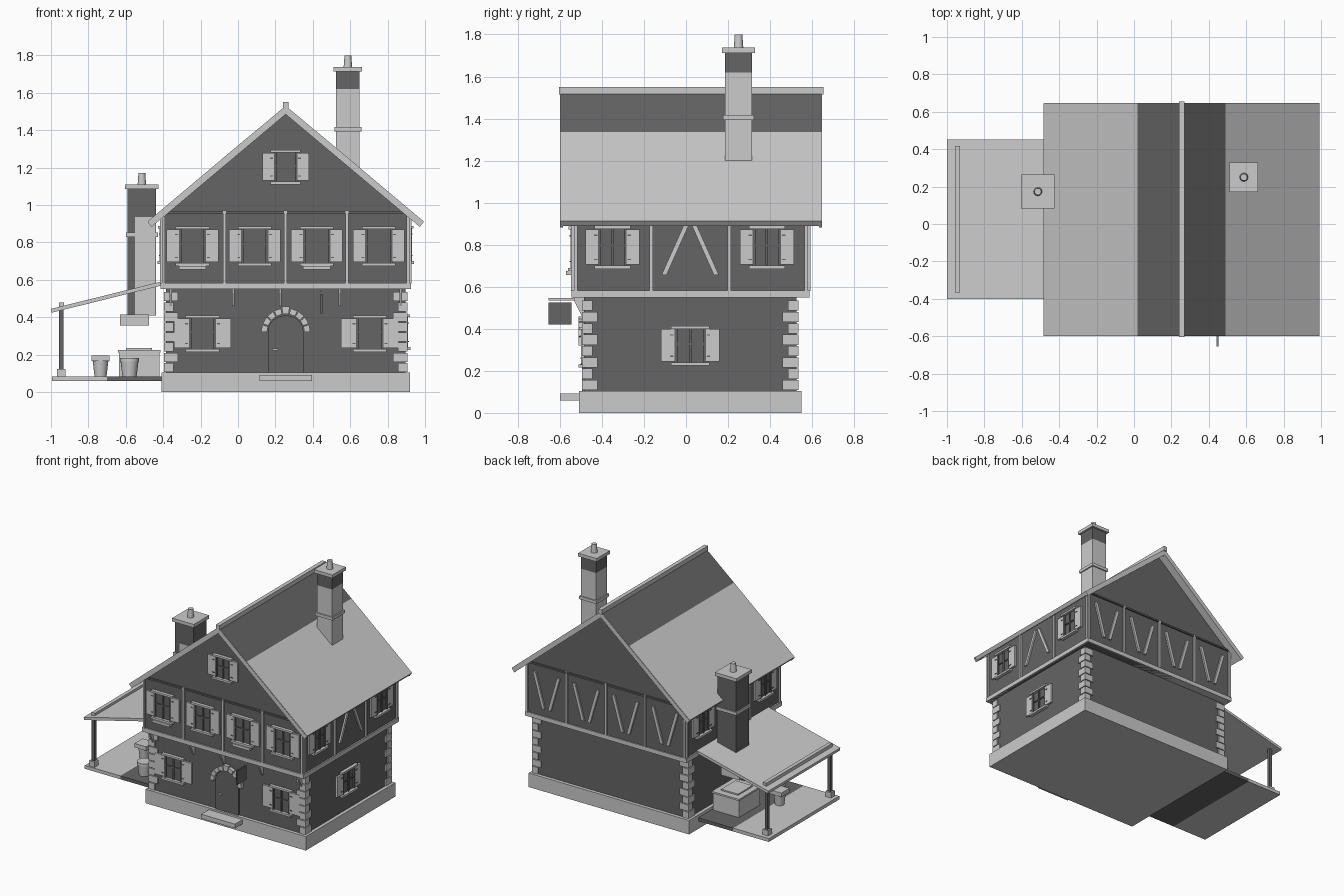
import bpy, bmesh, math
from mathutils import Matrix, Vector

cube = bpy.data.objects.get("Cube")
if cube:
    bpy.data.objects.remove(cube)


def material(name, v):
    m = bpy.data.materials.new(name)
    m.use_nodes = True
    m.diffuse_color = (v, v, v, 1)
    m.node_tree.nodes["Principled BSDF"].inputs["Base Color"].default_value = (v, v, v, 1)
    return m


LIGHT = material("pale_grey", 0.6)
DARK = material("dark_grey", 0.13)


def finish(name, bm, *mats):
    bmesh.ops.recalc_face_normals(bm, faces=bm.faces)
    me = bpy.data.meshes.new(name)
    bm.to_mesh(me)
    bm.free()
    ob = bpy.data.objects.new(name, me)
    bpy.context.collection.objects.link(ob)
    for m in mats:
        me.materials.append(m)
    return ob


def box(name, x0, x1, y0, y1, z0, z1, mat=LIGHT):
    bm = bmesh.new()
    size = Matrix.Diagonal((x1 - x0, y1 - y0, z1 - z0, 1))
    mid = Vector((x0 + x1, y0 + y1, z0 + z1)) / 2
    bmesh.ops.create_cube(bm, size=1, matrix=Matrix.Translation(mid) @ size)
    return finish(name, bm, mat)


def prism(name, pts, axis, a, b, *mats):
    """Extrude a profile of (u, z) points along x or y."""
    def place(u, z, t):
        return (u, t, z) if axis == "y" else (t, u, z)
    bm = bmesh.new()
    ends = [[bm.verts.new(place(u, z, t)) for u, z in pts] for t in (a, b)]
    n = len(pts)
    for e in ends:
        bm.faces.new(e)
    for i in range(n):
        j = (i + 1) % n
        bm.faces.new((ends[0][i], ends[0][j], ends[1][j], ends[1][i]))
    return finish(name, bm, *mats)


def cone(name, x, y, z0, z1, r0, r1, mat=LIGHT):
    bm = bmesh.new()
    bmesh.ops.create_cone(bm, cap_ends=True, segments=20, radius1=r0, radius2=r1, depth=z1 - z0,
                          matrix=Matrix.Translation((x, y, (z0 + z1) / 2)))
    for f in bm.faces:
        f.smooth = len(f.verts) == 4
    return finish(name, bm, mat)


# Wall planes: axis across the wall and outward sign
FACES = {"front": ("y", -1), "back": ("y", 1), "right": ("x", -1), "left": ("x", 1)}


def on_wall(name, face, plane, u0, u1, z0, z1, depth, mat=LIGHT):
    axis, s = FACES[face]
    a, b = sorted((plane - s * 0.005, plane + s * depth))
    if axis == "y":
        return box(name, u0, u1, a, b, z0, z1, mat)
    return box(name, a, b, u0, u1, z0, z1, mat)


def brace(name, face, plane, u0, z0, u1, z1, w=0.012):
    axis, s = FACES[face]
    pts = [(u0 - w, z0), (u0 + w, z0), (u1 + w, z1), (u1 - w, z1)]
    prism(name, pts, axis, plane - s * 0.005, plane + s * 0.012, LIGHT)


def window(name, face, plane, c, z0, z1, hw=0.073, sw=0.07, planter=False):
    def part(label, *args):
        on_wall(name + "_" + label, face, plane, *args)
    part("glass", c - hw, c + hw, z0, z1, 0.004, DARK)
    for s in (-1, 1):
        e = c + s * (hw - 0.007)
        part("jamb", e - 0.007, e + 0.007, z0, z1, 0.014, DARK)
        a, b = sorted((c + s * hw, c + s * (hw + sw)))
        part("shutter", a, b, z0 + 0.005, z1 - 0.002, 0.014)
        for z in (z0 + 0.03, z1 - 0.03):
            h = c + s * (hw + 0.012)
            part("hinge", h - 0.008, h + 0.008, z - 0.003, z + 0.003, 0.018, DARK)
    part("mullion", c - 0.006, c + 0.006, z0, z1, 0.012, DARK)
    zm = z0 + (z1 - z0) * 0.55
    part("crossbar", c - hw, c + hw, zm - 0.004, zm + 0.004, 0.011, DARK)
    part("lintel", c - hw - 0.017, c + hw + 0.017, z1, z1 + 0.014, 0.024)
    part("sill", c - hw - 0.017, c + hw + 0.017, z0 - 0.015, z0, 0.026)
    if planter:
        part("planter", c - hw, c + hw, z0 - 0.035, z0 - 0.015, 0.035)


# Main house volumes
MID = 0.255
box("foundation", -0.41, 0.92, -0.51, 0.55, 0, 0.105)
box("ground_floor_walls", -0.385, 0.895, -0.485, 0.525, 0.1, 0.56, DARK)
prism("upper_floor_walls", [(-0.405, 0.55), (0.915, 0.55), (0.915, 0.94), (MID, 1.5), (-0.405, 0.94)],
      "y", -0.535, 0.58, DARK)
box("upper_sill_beam", -0.415, 0.925, -0.545, 0.588, 0.55, 0.582)

# Main roof: dark band by the ridge on the outer faces
for s in (-1, 1):
    pts = [(MID, 1.53), (MID + s * 0.235, 1.335), (MID + s * 0.738, 0.912),
           (MID + s * 0.72, 0.89), (MID, 1.492)]
    roof = prism("roof_slope", pts, "y", -0.598, 0.645, LIGHT, DARK)
    for p in roof.data.polygons:
        if p.normal.z > 0.3 and p.center.z > 1.35:
            p.material_index = 1
    for y in (-0.6, 0.633):
        prism("verge_board", [(MID, 1.528), (MID + s * 0.737, 0.908), (MID + s * 0.717, 0.883), (MID, 1.485)],
              "y", y, y + 0.014, LIGHT)
box("ridge_cap", MID - 0.015, MID + 0.015, -0.605, 0.655, 1.515, 1.55)

# Timber framing
for face, plane in (("front", -0.535), ("back", 0.58)):
    for i in range(5):
        x = MID + (i - 2) * 0.327
        on_wall("timber_post", face, plane, x - 0.008, x + 0.008, 0.58, 0.97, 0.012)
    on_wall("tie_beam", face, plane, -0.4, 0.91, 0.955, 0.967, 0.012, DARK)
for face, plane in (("left", 0.915), ("right", -0.405)):
    for y in (-0.525, -0.165, 0.205, 0.572):
        on_wall("timber_post", face, plane, y - 0.008, y + 0.008, 0.58, 0.93, 0.012)
    for s in (-1, 1):
        brace("side_brace", face, plane, 0.02 + s * 0.125, 0.655, 0.02 + s * 0.018, 0.895)
for i in range(4):
    x = MID + (i - 1.5) * 0.327
    for s in (-1, 1):
        brace("back_brace", "back", 0.58, x + s * 0.025, 0.64, x + s * 0.1, 0.9)

# Corner stones, alternating long and short
for sx, x in ((-1, -0.385), (1, 0.895)):
    for sy, y in ((-1, -0.485), (1, 0.525)):
        for i in range(8):
            lx, ly = (0.065, 0.04) if i % 2 else (0.04, 0.065)
            x0, x1 = sorted((x + sx * 0.01, x - sx * lx))
            y0, y1 = sorted((y + sy * 0.01, y - sy * ly))
            z = 0.108 + i * 0.054
            box("corner_stone", x0, x1, y0, y1, z, z + 0.048)

# Windows
for c in (-0.19, 0.705):
    window("ground_window", "front", -0.485, c, 0.23, 0.395, sw=0.08)
for i in range(4):
    window("upper_window", "front", -0.535, MID + (i - 1.5) * 0.332, 0.69, 0.872, sw=0.065, planter=i % 2 == 0)
window("attic_window", "front", -0.535, MID, 1.125, 1.28, 0.063, 0.062)
for face, plane in (("left", 0.915), ("right", -0.405)):
    for c in (-0.35, 0.385):
        window("side_window", face, plane, c, 0.7, 0.875, 0.068, 0.06)
window("side_ground_window", "left", 0.895, 0.02, 0.24, 0.4, 0.075, 0.065)

# Door with arched stone surround and step
arch = [(MID + 0.095 * math.cos(t * math.pi / 12), 0.325 + 0.085 * math.sin(t * math.pi / 12)) for t in range(13)]
prism("door", [(MID - 0.095, 0.1), (MID + 0.095, 0.1)] + arch, "y", -0.48, -0.495, DARK)
for i in range(9):
    a0, a1 = (math.pi * (i + e) / 9 for e in (0.06, 0.94))
    r = 0.142 if i == 4 else 0.132
    pts = [(MID + q * math.cos(a), 0.318 + q * math.sin(a))
           for q, a in ((0.1, a0), (r, a0), (r, a1), (0.1, a1))]
    prism("arch_stone", pts, "y", -0.48, -0.512, LIGHT)
box("door_handle", 0.185, 0.215, -0.505, -0.49, 0.222, 0.232)
box("door_step", 0.115, 0.395, -0.6, -0.505, 0.06, 0.092)

# Brackets beneath the overhang
for x in (-0.36, -0.025, 0.225, 0.545, 0.87):
    prism("overhang_bracket", [(-0.48, 0.55), (-0.535, 0.55), (-0.53, 0.53), (-0.495, 0.46), (-0.48, 0.46)],
          "x", x - 0.007, x + 0.007, LIGHT)

# Hanging blank board
box("hanging_arm", 0.442, 0.45, -0.655, -0.48, 0.535, 0.546)
box("hanging_board", 0.441, 0.451, -0.655, -0.545, 0.42, 0.525, DARK)


def chimney(name, x0, x1, y0, y1, z0, z1, band, dark_from):
    if dark_from > z0:
        box(name + "_shaft", x0, x1, y0, y1, z0, dark_from)
    box(name + "_dark_shaft", x0, x1, y0, y1, dark_from, z1, DARK)
    box(name + "_band", x0 - 0.009, x1 + 0.009, y0 - 0.009, y1 + 0.009, band, band + 0.023)
    box(name + "_cap", x0 - 0.014, x1 + 0.014, y0 - 0.014, y1 + 0.014, z1, z1 + 0.025)
    x, y = (x0 + x1) / 2, (y0 + y1) / 2
    cone(name + "_pot", x, y, z1 + 0.02, z1 + 0.087, 0.023, 0.018)


chimney("main_chimney", 0.525, 0.65, 0.185, 0.315, 1.2, 1.713, 1.393, 1.62)
chimney("oven_chimney", -0.59, -0.438, 0.096, 0.25, 0.41, 1.085, 0.83, 0.41)
box("oven_chimney_plaster", -0.55, -0.44, 0.09, 0.097, 0.41, 0.935)

# Side porch: slab, sloped roof, beam and posts
box("porch_slab", -0.995, -0.7, -0.395, 0.44, 0.058, 0.083)
box("porch_slab_inner", -0.7, -0.4, -0.395, 0.44, 0.058, 0.083, DARK)
prism("porch_roof", [(-1, 0.445), (-0.4, 0.593), (-0.4, 0.572), (-0.997, 0.424)], "y", -0.4, 0.452, LIGHT)
box("porch_beam", -0.958, -0.93, -0.365, 0.418, 0.445, 0.48)
for y in (-0.36, 0.385):
    box("porch_post", -0.956, -0.932, y - 0.012, y + 0.012, 0.08, 0.45, DARK)
    box("post_foot", -0.967, -0.921, y - 0.023, y + 0.023, 0.08, 0.122)

# Outdoor oven and pots
box("oven_hood", -0.63, -0.475, 0.08, 0.265, 0.355, 0.415)
box("oven_body", -0.635, -0.42, 0.03, 0.28, 0.08, 0.215)
box("oven_top", -0.642, -0.415, 0.022, 0.288, 0.212, 0.225)
box("oven_plate", -0.6, -0.46, 0.07, 0.24, 0.225, 0.235)
cone("tall_pot", -0.735, -0.06, 0.083, 0.168, 0.032, 0.042)
box("tall_pot_rim", -0.783, -0.687, -0.108, -0.012, 0.165, 0.195)
cone("round_pot", -0.58, -0.28, 0.083, 0.165, 0.038, 0.048)
cone("round_pot_rim", -0.58, -0.28, 0.163, 0.183, 0.051, 0.051)
